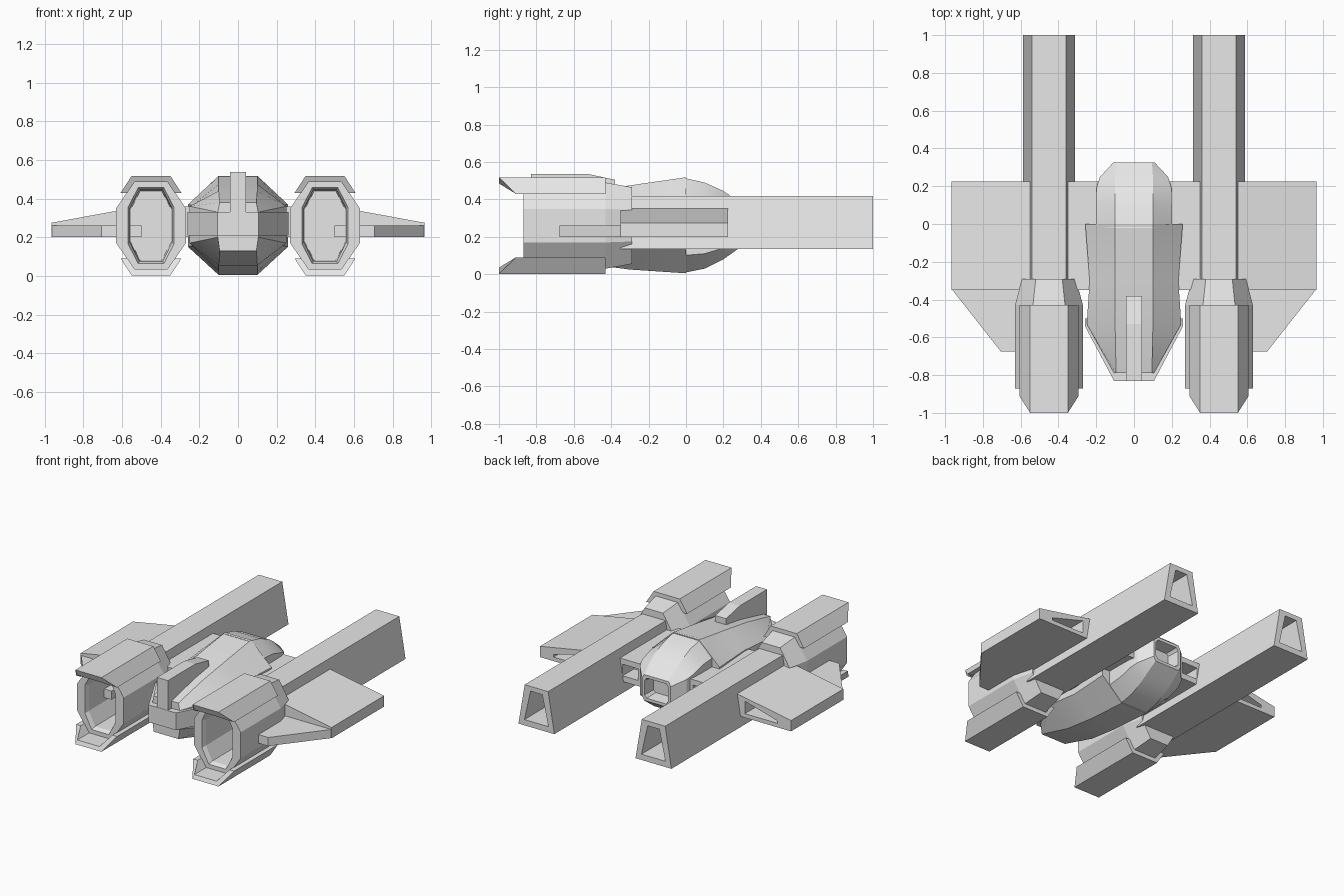
import bpy, bmesh

cube = bpy.data.objects.get("Cube")
if cube:
    bpy.data.objects.remove(cube, do_unlink=True)

grey = bpy.data.materials.new("hull_grey")
grey.use_nodes = True
grey.diffuse_color = (0.8, 0.8, 0.8, 1)
grey.node_tree.nodes["Principled BSDF"].inputs["Base Color"].default_value = (0.8, 0.8, 0.8, 1)

MID = 0.26   # height of the pod axis
POD = 0.45   # sideways distance of the pod axis


def loft(name, rings, mirror=False, smooth=False):
    """Skin a list of equal-length point rings and cap both ends."""
    bm = bmesh.new()
    loops = [[bm.verts.new(p) for p in ring] for ring in rings]
    n = len(loops[0])
    for a, b in zip(loops, loops[1:]):
        for i in range(n):
            j = (i + 1) % n
            bm.faces.new((a[i], a[j], b[j], b[i]))
    bm.faces.new(loops[0])
    bm.faces.new(loops[-1])
    bmesh.ops.recalc_face_normals(bm, faces=bm.faces)
    mesh = bpy.data.meshes.new(name)
    bm.to_mesh(mesh)
    bm.free()
    mesh.materials.append(grey)
    ob = bpy.data.objects.new(name, mesh)
    bpy.context.collection.objects.link(ob)
    if mirror:
        ob.modifiers.new("mirror", 'MIRROR')
    if smooth:
        bpy.ops.object.select_all(action='DESELECT')
        ob.select_set(True)
        bpy.context.view_layer.objects.active = ob
        bpy.ops.object.shade_smooth_by_angle(angle=0.4)
    return ob


def section(y, pts):
    """Ring of (x, z) points at one y."""
    return [(x, y, z) for x, z in pts]


def octagon(y, half, flat, low, high, side_low, side_high, cx=0):
    right = [(flat, low), (half, side_low), (half, side_high), (flat, high)]
    left = [(-x, z) for x, z in reversed(right)]
    return section(y, [(cx + x, z) for x, z in right + left])


def pod_ring(y, half, flat, height, side):
    return octagon(y, half, flat, MID - height, MID + height, MID - side, MID + side, POD)


def plan(name, outline, low, high, mirror=False):
    """Upright prism from an (x, y) outline."""
    return loft(name, [[(x, y, z) for x, y in outline] for z in (low, high)], mirror)


# Engine pods with hollow intakes and tapered backs
loft("engine_pod", [
    pod_ring(-0.55, 0.105, 0.055, 0.18, 0.085),
    pod_ring(-0.84, 0.108, 0.06, 0.185, 0.09),
    pod_ring(-0.87, 0.118, 0.066, 0.197, 0.097),
    pod_ring(-0.87, 0.18, 0.085, 0.23, 0.09),
    pod_ring(-0.43, 0.18, 0.085, 0.23, 0.09),
    pod_ring(-0.29, 0.142, 0.07, 0.205, 0.085),
], mirror=True)

# Armour covers above and below each pod, with raked front edges
outer = [(-0.157, 0.17), (-0.1, 0.258), (0.1, 0.258), (0.157, 0.17)]
inner = [(0.122, 0.17), (0.085, 0.225), (-0.085, 0.225), (-0.122, 0.17)]
for name, sign in (("upper_pod_cover", 1), ("lower_pod_cover", -1)):
    pts = outer + inner
    front = [(POD + x, -1.0 if z > 0.2 else -0.91, MID + sign * z) for x, z in pts]
    back = [(POD + x, -0.43, MID + sign * z) for x, z in pts]
    loft(name, [front, back], mirror=True)


# Long exhaust booms with open ends
def boom(y, bottom, top, low, high):
    return section(y, [(POD - bottom, low), (POD + bottom, low),
                       (POD + top, high), (POD - top, high)])


loft("exhaust_boom", [
    boom(-0.35, 0.138, 0.09, 0.135, 0.418),
    boom(1.0, 0.138, 0.09, 0.135, 0.418),
    boom(1.0, 0.092, 0.045, 0.175, 0.385),
    boom(0.65, 0.092, 0.045, 0.175, 0.385),
], mirror=True)

# Wings with a wedge-shaped slot in the trailing face
wing = [(0.5, 0.2), (0.965, 0.2), (0.965, 0.275), (0.5, 0.36)]
slot = [(0.61, 0.228), (0.86, 0.228), (0.86, 0.245), (0.61, 0.315)]
loft("wing", [section(-0.35, wing), section(0.225, wing),
              section(0.225, slot), section(0.05, slot)], mirror=True)
plan("wing_leading_plate",
     [(0.5, -0.34), (0.965, -0.345), (0.705, -0.675), (0.5, -0.675)], 0.2, 0.26, mirror=True)

# Struts from the fuselage to the booms, slotted at the back
strut = [(0.17, 0.2), (0.4, 0.2), (0.4, 0.358), (0.17, 0.358)]
strut_slot = [(0.21, 0.24), (0.33, 0.24), (0.33, 0.32), (0.21, 0.32)]
loft("strut", [section(-0.35, strut), section(0.225, strut),
               section(0.225, strut_slot), section(0.1, strut_slot)], mirror=True)

# Forward fuselage
loft("forward_hull", [
    octagon(-0.79, 0.105, 0.095, 0.13, 0.38, 0.2, 0.33),
    octagon(-0.53, 0.25, 0.1, 0.055, 0.44, 0.17, 0.36),
    octagon(-0.3, 0.235, 0.1, 0.025, 0.475, 0.155, 0.365),
    octagon(0.0, 0.258, 0.1, 0.005, 0.518, 0.15, 0.37),
], smooth=True)

# Rounded rear fuselage with a recessed back
loft("rear_hull", [
    octagon(-0.02, 0.2, 0.1, 0.006, 0.517, 0.1, 0.42),
    octagon(0.1, 0.2, 0.1, 0.03, 0.49, 0.11, 0.41),
    octagon(0.2, 0.197, 0.1, 0.08, 0.445, 0.14, 0.38),
    octagon(0.25, 0.18, 0.1, 0.115, 0.41, 0.16, 0.36),
    octagon(0.325, 0.11, 0.095, 0.17, 0.35, 0.2, 0.32),
    octagon(0.325, 0.09, 0.075, 0.19, 0.33, 0.21, 0.31),
    octagon(0.24, 0.08, 0.065, 0.2, 0.32, 0.215, 0.305),
], smooth=True)

# Band around the nose
plan("nose_band", [(-0.26, -0.5), (-0.26, -0.54), (-0.105, -0.832),
                   (0.105, -0.832), (0.26, -0.54), (0.26, -0.5)], 0.21, 0.33)

# Upright fin on the nose
fin = [(-0.83, 0.32), (-0.83, 0.537), (-0.53, 0.537), (-0.38, 0.505), (-0.38, 0.4)]
loft("nose_fin", [[(x, y, z) for y, z in fin] for x in (-0.042, 0.042)])
